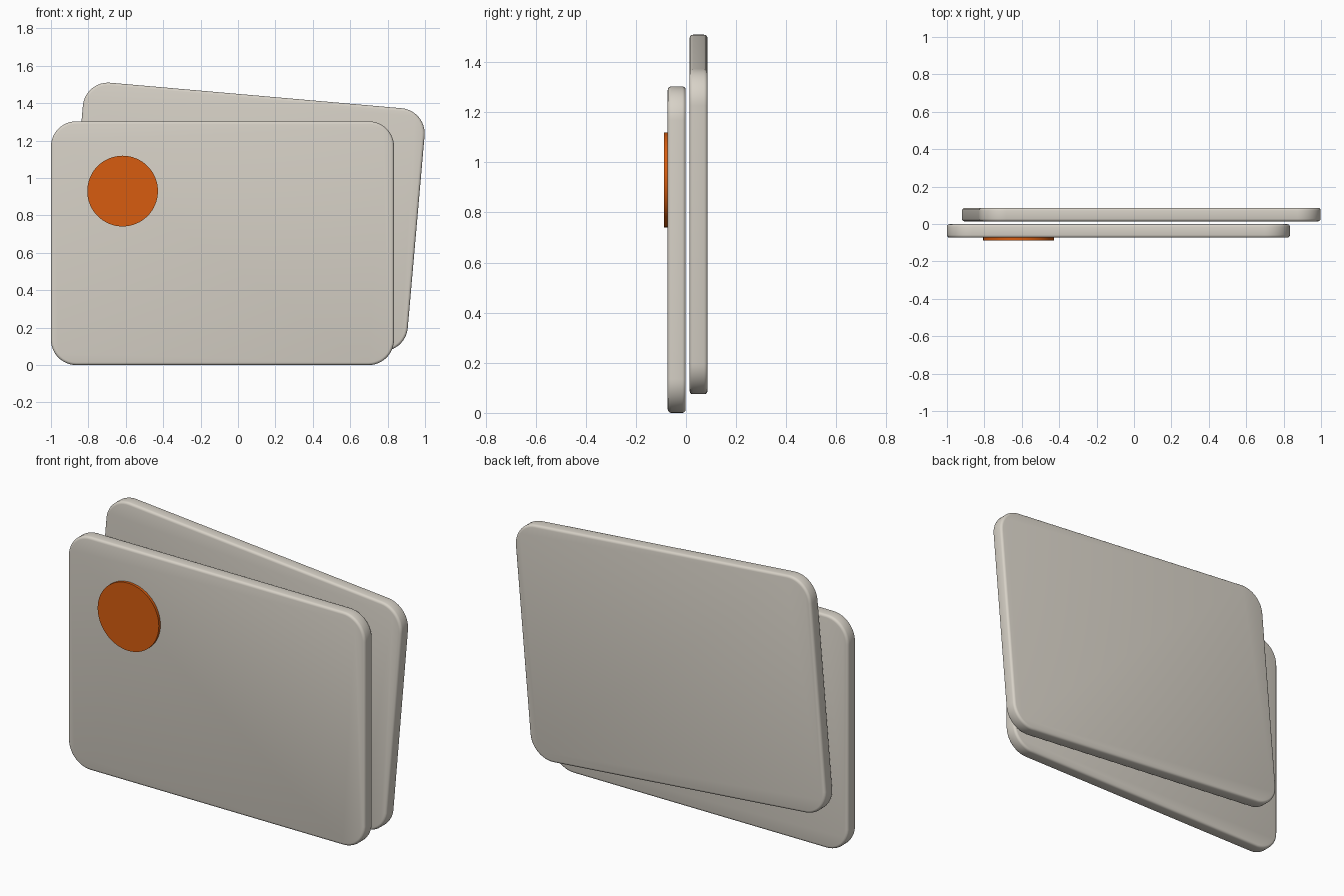
import bpy, bmesh, math
from mathutils import Matrix

if "Cube" in bpy.data.objects:
    bpy.data.objects.remove(bpy.data.objects["Cube"])


def material(name, rgb):
    m = bpy.data.materials.new(name)
    m.diffuse_color = (*rgb, 1)
    m.use_nodes = True
    m.node_tree.nodes["Principled BSDF"].inputs["Base Color"].default_value = m.diffuse_color
    return m


STONE = material("warm_grey", (0.68, 0.64, 0.57))
ORANGE = material("burnt_orange", (0.68, 0.107, 0.005))

W, H, T = 1.834, 1.303, 0.072   # panel width, height, thickness
RADIUS, EDGE = 0.135, 0.014     # corner radius, edge rounding


def slab(name, outline, y_front, depth, mat, edge=0):
    """Extrude an (x, z) outline from y_front towards the back."""
    bm = bmesh.new()
    face = bm.faces.new([bm.verts.new((x, y_front, z)) for x, z in outline])
    ext = bmesh.ops.extrude_face_region(bm, geom=[face])
    bmesh.ops.translate(bm, vec=(0, depth, 0),
                        verts=[v for v in ext["geom"] if isinstance(v, bmesh.types.BMVert)])
    bmesh.ops.recalc_face_normals(bm, faces=bm.faces)
    if edge:
        rim = [e for e in bm.edges if abs(e.verts[0].co.y - e.verts[1].co.y) < 1e-6]
        bmesh.ops.bevel(bm, geom=rim, offset=edge, segments=3, profile=0.5, affect='EDGES')
    mesh = bpy.data.meshes.new(name)
    bm.to_mesh(mesh)
    bm.free()
    mesh.materials.append(mat)
    ob = bpy.data.objects.new(name, mesh)
    bpy.context.collection.objects.link(ob)
    bpy.ops.object.select_all(action='DESELECT')
    ob.select_set(True)
    bpy.context.view_layer.objects.active = ob
    bpy.ops.object.shade_smooth_by_angle(angle=math.radians(35))
    return ob


def rounded_rect(cx, cz, tilt=0, steps=12):
    rot = Matrix.Rotation(tilt, 2)
    pts = []
    for k, (sx, sz) in enumerate([(1, 1), (-1, 1), (-1, -1), (1, -1)]):
        for i in range(steps + 1):
            a = math.pi / 2 * (k + i / steps)
            x = sx * (W / 2 - RADIUS) + RADIUS * math.cos(a)
            z = sz * (H / 2 - RADIUS) + RADIUS * math.sin(a)
            c, s = math.cos(tilt), math.sin(tilt)
            pts.append((cx + c * x - s * z, cz + s * x + c * z))
    return pts


def circle(cx, cz, r, n=64):
    return [(cx + r * math.cos(math.tau * i / n), cz + r * math.sin(math.tau * i / n))
            for i in range(n)]


# Upright front panel and tilted panel behind it
slab("front_panel", rounded_rect(-1 + W / 2, H / 2), -0.073, T, STONE, EDGE)
slab("back_panel", rounded_rect(0.039, 0.792, math.radians(-5)), 0.014, T, STONE, EDGE)

# Round badge on the front panel
slab("round_badge", circle(-0.617, 0.93, 0.189), -0.088, 0.018, ORANGE)
